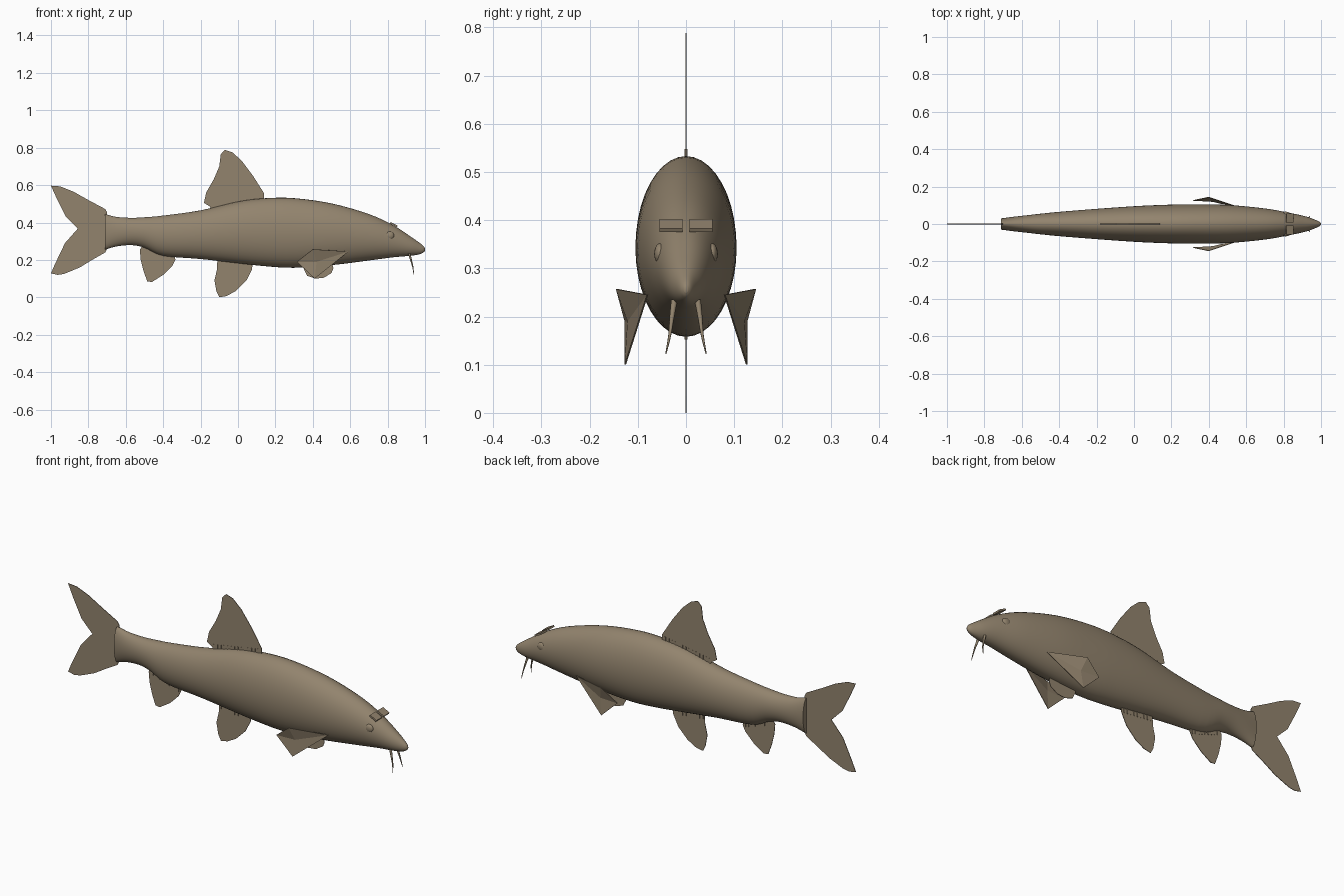
import bpy, bmesh, math
from mathutils import Vector

if "Cube" in bpy.data.objects:
    bpy.data.objects.remove(bpy.data.objects["Cube"])

skin = bpy.data.materials.new("olive brown skin")
skin.diffuse_color = (0.29, 0.23, 0.155, 1)
skin.use_nodes = True
skin.node_tree.nodes["Principled BSDF"].inputs["Base Color"].default_value = skin.diffuse_color


def finish(name, bm, smooth=False):
    bmesh.ops.recalc_face_normals(bm, faces=bm.faces[:])
    me = bpy.data.meshes.new(name)
    bm.to_mesh(me)
    bm.free()
    me.materials.append(skin)
    ob = bpy.data.objects.new(name, me)
    bpy.context.collection.objects.link(ob)
    for p in me.polygons:
        p.use_smooth = smooth
    if smooth:
        me.set_sharp_from_angle(angle=math.radians(50))
    return ob


def spline(pts, steps, closed=False):
    """Catmull-Rom curve through the given points."""
    v = [Vector(p) for p in pts]
    n, out = len(v), []
    for i in range(n if closed else n - 1):
        if closed:
            a, b, c, d = v[i - 1], v[i], v[(i + 1) % n], v[(i + 2) % n]
        else:
            a, b, c, d = v[max(i - 1, 0)], v[i], v[i + 1], v[min(i + 2, n - 1)]
        for s in range(steps):
            t = s / steps
            out.append(0.5 * (2 * b + (c - a) * t + (2 * a - 5 * b + 4 * c - d) * t * t
                              + (3 * b - a - 3 * c + d) * t ** 3))
    if not closed:
        out.append(v[-1])
    return out


def loft(name, rings):
    bm = bmesh.new()
    rows = [[bm.verts.new(p) for p in r] for r in rings]
    n = len(rows[0])
    for r, q in zip(rows, rows[1:]):
        for j in range(n):
            bm.faces.new((r[j], r[(j + 1) % n], q[(j + 1) % n], q[j]))
    bm.faces.new(rows[0])
    bm.faces.new(rows[-1])
    return finish(name, bm, True)


# body: x, top z, bottom z, half width
stations = [(-0.71, 0.445, 0.255, 0.03), (-0.65, 0.43, 0.272, 0.038), (-0.57, 0.425, 0.279, 0.047),
            (-0.5, 0.428, 0.265, 0.055), (-0.4, 0.437, 0.222, 0.065), (-0.2, 0.465, 0.205, 0.081),
            (0, 0.512, 0.182, 0.095), (0.15, 0.53, 0.166, 0.102), (0.3, 0.53, 0.158, 0.105),
            (0.5, 0.502, 0.172, 0.102), (0.7, 0.445, 0.197, 0.083), (0.83, 0.385, 0.214, 0.06),
            (0.92, 0.327, 0.222, 0.04), (0.97, 0.292, 0.23, 0.022), (0.992, 0.274, 0.24, 0.012),
            (1.0, 0.262, 0.25, 0.004)]
rings = []
for s in spline([Vector(p) for p in stations], 4):
    x, top, bot, w = s
    ring = []
    for k in range(40):
        a = math.tau * k / 40
        ring.append((x, w * math.cos(a), (top + bot) / 2 + (top - bot) / 2 * math.sin(a)))
    rings.append(ring)
loft("body", rings)


# flat fins on the centre plane, outlines in x, z
def fin(name, pts, th=0.003):
    bm = bmesh.new()
    f = bm.faces.new([bm.verts.new((x, -th / 2, z)) for x, z in pts])
    new = bmesh.ops.extrude_face_region(bm, geom=[f])["geom"]
    for v in new:
        if isinstance(v, bmesh.types.BMVert):
            v.co.y = th / 2
    bmesh.ops.triangulate(bm, faces=[f for f in bm.faces if len(f.verts) > 4])
    finish(name, bm)


fin("tail_fin", [(-0.70, 0.455), (-0.71, 0.472), (-0.80, 0.52), (-0.88, 0.565), (-0.95, 0.593),
                 (-1, 0.597), (-0.97, 0.53), (-0.92, 0.43), (-0.857, 0.367), (-0.925, 0.29),
                 (-0.98, 0.175), (-1, 0.128), (-0.965, 0.12), (-0.93, 0.125), (-0.845, 0.16),
                 (-0.78, 0.2), (-0.71, 0.24), (-0.70, 0.26)])
fin("dorsal_fin", [(0.14, 0.5), (0.14, 0.555), (0.08, 0.65), (0.02, 0.73), (-0.03, 0.775),
                   (-0.07, 0.788), (-0.092, 0.765), (-0.10, 0.70), (-0.13, 0.63), (-0.17, 0.56),
                   (-0.182, 0.505), (-0.15, 0.485), (-0.14, 0.46)])
fin("pelvic_fin", [(0.08, 0.2), (0.075, 0.15), (0.045, 0.09), (-0.01, 0.035), (-0.06, 0.007),
                   (-0.10, 0), (-0.115, 0.03), (-0.126, 0.09), (-0.112, 0.15), (-0.11, 0.22)])
fin("anal_fin", [(-0.5, 0.29), (-0.525, 0.255), (-0.52, 0.2), (-0.505, 0.14), (-0.485, 0.085),
                 (-0.46, 0.082), (-0.40, 0.12), (-0.35, 0.17), (-0.335, 0.20), (-0.34, 0.25)])
fin("belly_fin", [(0.355, 0.2), (0.352, 0.15), (0.37, 0.115), (0.415, 0.1), (0.46, 0.105),
                  (0.5, 0.13), (0.51, 0.155), (0.5, 0.2)])


# short rays where the fins join the body
def rays(name, a, b, count, h):
    bm = bmesh.new()
    for i in range(count):
        p = Vector(a).lerp(Vector(b), i / (count - 1))
        vs = bmesh.ops.create_cube(bm, size=1)["verts"]
        for v in vs:
            v.co = (p.x + v.co.x * 0.006, v.co.y * 0.007, p.y + v.co.z * h)
    finish(name, bm)


rays("dorsal_rays", (-0.14, 0.485), (0.12, 0.53), 14, 0.036)
rays("pelvic_rays", (-0.10, 0.187), (0.06, 0.170), 9, 0.036)
rays("anal_rays", (-0.50, 0.262), (-0.35, 0.213), 9, 0.04)

# paired parts
for side, label in ((-1, "right"), (1, "left")):
    # folded pectoral fin
    bm = bmesh.new()
    F, T, R, B, C = [bm.verts.new((x, side * y, z)) for x, y, z in (
        (0.59, 0.08, 0.245), (0.40, 0.144, 0.257), (0.315, 0.126, 0.19),
        (0.41, 0.126, 0.10), (0.42, 0.120, 0.19))]
    for tri in ((F, T, C), (T, R, C), (R, B, C), (B, F, C)):
        bm.faces.new(tri)
    ob = finish("pectoral_fin_" + label, bm)
    m = ob.modifiers.new("thickness", "SOLIDIFY")
    m.thickness = 0.003
    m.offset = 0

    # tapered barbel
    path = spline([(0.915, 0.024, 0.235), (0.925, 0.029, 0.20), (0.935, 0.034, 0.16),
                   (0.94, 0.042, 0.122)], 4)
    rr = []
    for i, p in enumerate(path):
        r = 0.007 * (1 - 0.85 * i / (len(path) - 1))
        rr.append([(p.x + r * math.cos(math.tau * k / 8),
                    side * (p.y + r * math.sin(math.tau * k / 8)), p.z) for k in range(8)])
    loft("barbel_" + label, rr)

    # tilted brow plate on the forehead
    bm = bmesh.new()
    vs = bmesh.ops.create_cube(bm, size=1)["verts"]
    ang = math.radians(28)
    for v in vs:
        u, w = v.co.x * 0.042, v.co.z * 0.009
        v.co = (0.833 + u * math.cos(ang) + w * math.sin(ang), side * (0.031 + v.co.y * 0.048),
                0.389 - u * math.sin(ang) + w * math.cos(ang))
    finish("brow_plate_" + label, bm)

    # low eye bump
    bm = bmesh.new()
    bmesh.ops.create_uvsphere(bm, u_segments=16, v_segments=10, radius=1)
    for v in bm.verts:
        v.co = (0.81 + v.co.x * 0.025, side * 0.054 + v.co.y * 0.012, 0.33 + v.co.z * 0.022)
    finish("eye_" + label, bm, True)
